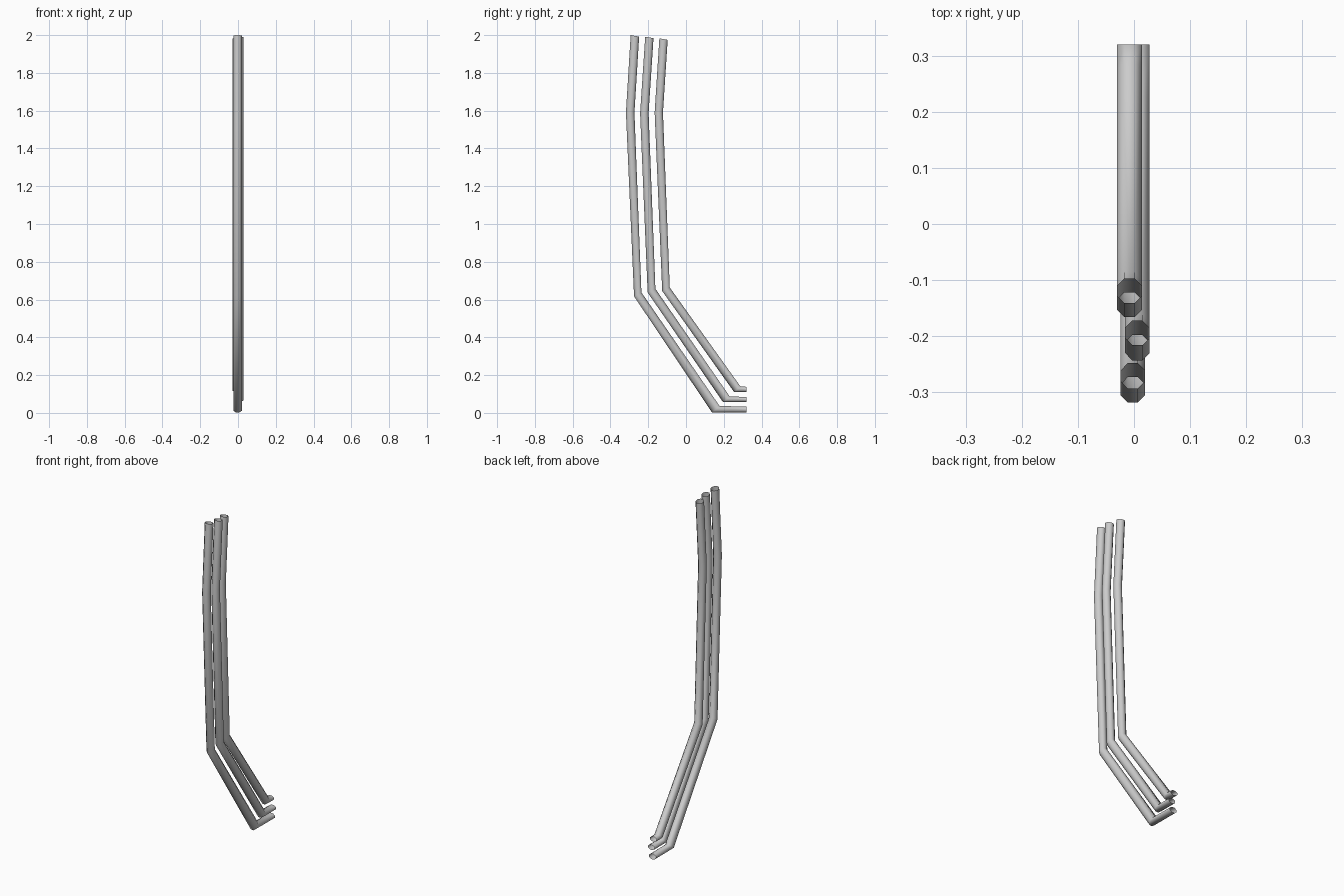
import bpy, bmesh, math
from mathutils import Vector

if "Cube" in bpy.data.objects:
    bpy.data.objects.remove(bpy.data.objects["Cube"])

SIDES = 8
HALF_WIDTH = 0.022


def bent_pipe(name, x, rings):
    """Open tube lofted through rings given by outer and inner (y, z) edges."""
    bm = bmesh.new()
    loops = []
    for y0, z0, y1, z1 in rings:
        mid = Vector((x, (y0 + y1) / 2, (z0 + z1) / 2))
        half = Vector((0, (y1 - y0) / 2, (z1 - z0) / 2))
        loop = []
        for i in range(SIDES):
            a = 2 * math.pi * (i + 0.5) / SIDES
            k = 1 / math.cos(math.pi / SIDES)
            p = mid + half * (k * math.sin(a)) + Vector((HALF_WIDTH * k * math.cos(a), 0, 0))
            loop.append(bm.verts.new(p))
        loops.append(loop)
    for a, b in zip(loops, loops[1:]):
        for i in range(SIDES):
            j = (i + 1) % SIDES
            bm.faces.new((a[i], a[j], b[j], b[i])).smooth = True
    # crisp creases at the bends
    for e in bm.edges:
        if len(e.link_faces) == 2 and e.calc_face_angle() > math.radians(50):
            e.smooth = False
    bmesh.ops.recalc_face_normals(bm, faces=bm.faces)
    # open tube: make sure the faces point away from the axis
    f = bm.faces[:][0]
    axis = sum((v.co for v in loops[0] + loops[1]), Vector()) / (2 * SIDES)
    if f.normal.dot(f.calc_center_median() - axis) < 0:
        bmesh.ops.reverse_faces(bm, faces=bm.faces)
    mesh = bpy.data.meshes.new(name)
    bm.to_mesh(mesh)
    bm.free()
    bpy.context.collection.objects.link(bpy.data.objects.new(name, mesh))


# rings run from the flattened outlet at the back up to the open top
bent_pipe("lower_pipe", -0.002, [
    (0.32, 0.002, 0.32, 0.034), (0.138, 0.002, 0.178, 0.036),
    (-0.275, 0.617, -0.236, 0.638), (-0.318, 1.59, -0.273, 1.59),
    (-0.293, 2.0, -0.248, 1.992)])
bent_pipe("middle_pipe", 0.006, [
    (0.32, 0.057, 0.32, 0.085), (0.196, 0.057, 0.232, 0.086),
    (-0.203, 0.637, -0.162, 0.657), (-0.243, 1.587, -0.198, 1.587),
    (-0.216, 1.991, -0.172, 1.984)])
bent_pipe("upper_pipe", -0.008, [
    (0.32, 0.11, 0.32, 0.138), (0.255, 0.11, 0.288, 0.14),
    (-0.126, 0.645, -0.086, 0.664), (-0.166, 1.59, -0.122, 1.59),
    (-0.141, 1.983, -0.097, 1.975)])
